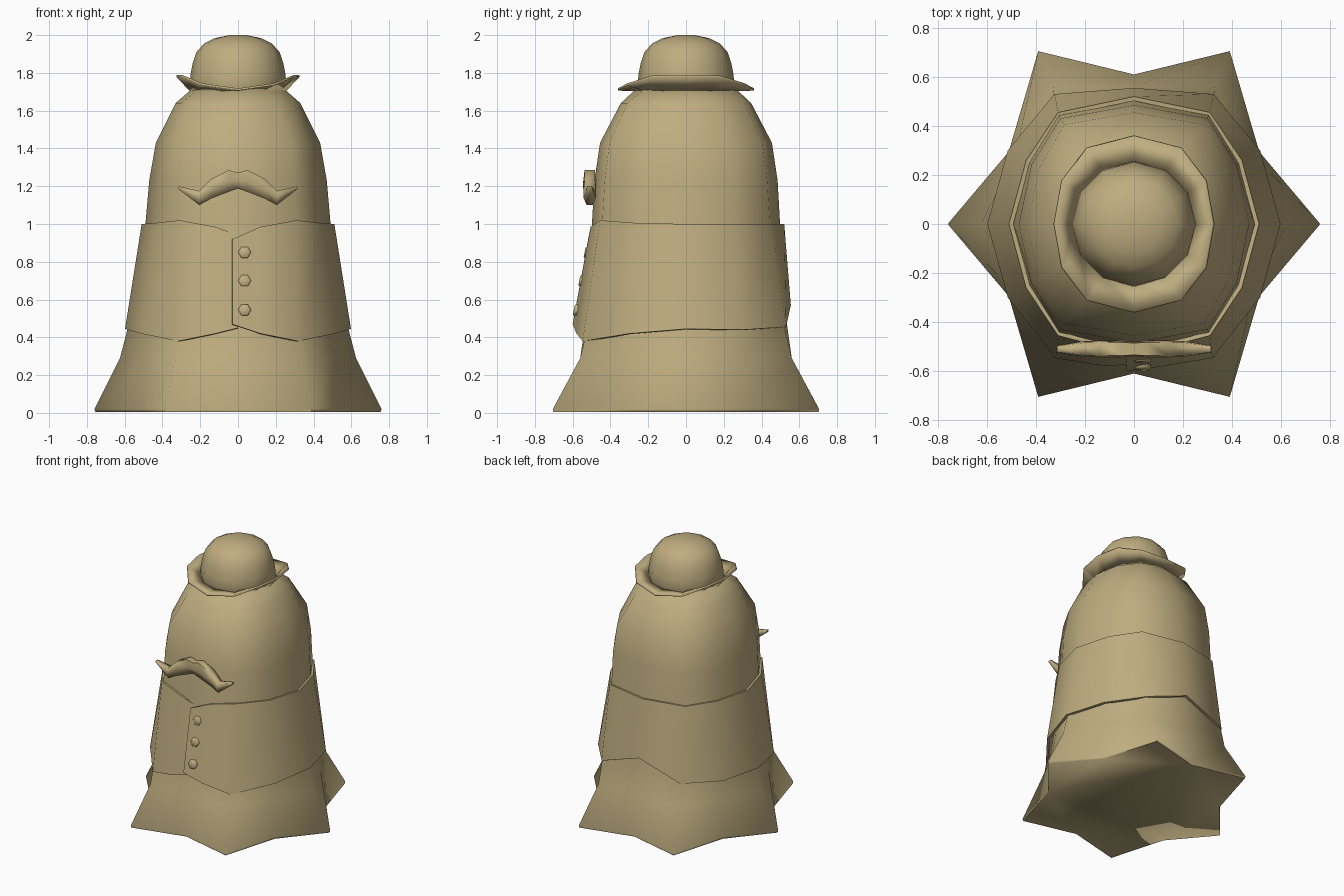
import bpy, bmesh
from math import radians, cos, sin, pi

if "Cube" in bpy.data.objects:
    bpy.data.objects.remove(bpy.data.objects["Cube"])

tan = bpy.data.materials.new("tan")
tan.diffuse_color = (.52, .42, .216, 1)
tan.use_nodes = True
tan.node_tree.nodes["Principled BSDF"].inputs["Base Color"].default_value = tan.diffuse_color


def finish(name, verts, faces, thickness=0, recalc=True, angle=80):
    me = bpy.data.meshes.new(name)
    me.from_pydata(verts, [], faces)
    me.materials.append(tan)
    if recalc:
        bm = bmesh.new()
        bm.from_mesh(me)
        bmesh.ops.recalc_face_normals(bm, faces=bm.faces)
        bm.to_mesh(me)
        bm.free()
    ob = bpy.data.objects.new(name, me)
    bpy.context.collection.objects.link(ob)
    bpy.ops.object.select_all(action='DESELECT')
    ob.select_set(True)
    bpy.context.view_layer.objects.active = ob
    if thickness:
        m = ob.modifiers.new("thickness", 'SOLIDIFY')
        m.thickness = thickness
        m.offset = -1
        bpy.ops.object.modifier_apply(modifier=m.name)
    bpy.ops.object.shade_smooth_by_angle(angle=radians(angle))
    return ob


def loft(name, rings, **kw):
    n = len(rings[0])
    verts = [v for r in rings for v in r]
    faces = [(k * n + i, k * n + (i + 1) % n, (k + 1) * n + (i + 1) % n, (k + 1) * n + i)
             for k in range(len(rings) - 1) for i in range(n)]
    faces += [tuple(range(n))[::-1], tuple(range((len(rings) - 1) * n, len(rings) * n))]
    return finish(name, verts, faces, **kw)


def quarter_ring(p0, p30, p60, p90):
    """Mirror four quarter points into a twelve-sided ring."""
    mx = lambda p: (-p[0], p[1], p[2])
    my = lambda p: (p[0], -p[1], p[2])
    half = [p0, p30, p60, p90, mx(p60), mx(p30), mx(p0)]
    return half + [my(p) for p in half[5:0:-1]]


# Flared body: z, radius at 0, 30, 60, 90 degrees, angle of the 60 degree corner
levels = [
    (0.005, .755, .587, .803, .607, 61), (.02, .76, .59, .806, .61, 61),
    (.29, .625, .56, .65, .56, 59.5), (.5, .57, .535, .605, .53, 57.5),
    (1.0, .49, .493, .538, .498, 55.5), (1.23, .47, .483, .525, .485, 55),
    (1.43, .435, .448, .495, .455, 55), (1.64, .33, .345, .37, .345, 57),
    (1.71, .25, .25, .26, .27, 60)]
rings = []
for z, a, b, c, d, ang in levels:
    p = [(r * cos(radians(t)), r * sin(radians(t)), z)
         for r, t in ((a, 0), (b, 30), (c, ang), (d, 90))]
    rings.append(quarter_ring(*p))
loft("body", rings)

# Overlapping waistcoat: top and bottom points per column, right half then mirrored
right = [
    ((.12, -.505, .985), (.12, -.58, .42)), ((.31, -.455, 1.02), (.32, -.547, .38)),
    ((.44, -.26, 1.005), (.515, -.30, .42)), ((.51, 0, 1.0), (.598, 0, .445)),
    ((.44, .26, 1.0), (.515, .30, .44)), ((.31, .455, 1.0), (.325, .53, .455))]
left = [tuple((-x, y, z) for x, y, z in col) for col in right[::-1]]
cols = ([((-.03, -.518, .92), (-.03, -.60, .47))] + right
        + [((0, .52, 1.0), (0, .555, .57))] + left
        + [((0, -.50, .94), (0, -.572, .45))])
verts = [p for col in cols for p in col]
faces = [(2 * i + 1, 2 * i + 3, 2 * i + 2, 2 * i) for i in range(len(cols) - 1)]
finish("waistcoat", verts, faces, thickness=.018, recalc=False, angle=75)

# Three hexagonal buttons
for i, z in enumerate((.85, .70, .545)):
    y = -.514 - (.92 - z) * .187
    ring = lambda r, dy: [(.035 + r * cos(k * pi / 3), y + dy + .187 * r * sin(k * pi / 3),
                           z + r * sin(k * pi / 3)) for k in range(6)]
    loft(f"button_{i + 1}", [ring(.034, .02), ring(.034, -.004), ring(.028, -.01)])

# Moustache: x, lower z, upper z, half depth
sections = [(.315, 1.185, 1.20, .014), (.205, 1.10, 1.175, .032), (.14, 1.135, 1.24, .034),
            (.05, 1.17, 1.285, .034), (0, 1.188, 1.272, .03)]
sections += [(-x, a, b, d) for x, a, b, d in sections[-2::-1]]
loft("moustache", [[(x, -.51 - d * .5, lo), (x, -.51 - d, (lo + hi) / 2), (x, -.51 - d * .8, hi),
                    (x, -.51 + d * .8, hi), (x, -.51 + d, (lo + hi) / 2), (x, -.51 + d * .5, lo)]
                   for x, lo, hi, d in sections])

# Hat crown
crown = [(1.705, .25), (1.72, .256), (1.79, .252), (1.85, .24), (1.91, .22),
         (1.955, .18), (1.985, .12), (2.0, .045)]
loft("hat_crown", [[(r * cos(k * pi / 6), r * sin(k * pi / 6), z) for k in range(12)]
                   for z, r in crown])

# Hat brim, curled up at the sides
inner = quarter_ring(*[(.25 * cos(radians(t)), .25 * sin(radians(t)), 1.715) for t in (0, 30, 60, 90)])
outer = quarter_ring((.32, 0, 1.79), (.29, .175, 1.787), (.19, .31, 1.745), (0, .36, 1.718))
faces = [(i, 12 + i, 12 + (i + 1) % 12, (i + 1) % 12) for i in range(12)]
finish("hat_brim", inner + outer, faces, thickness=.012, recalc=False, angle=100)
